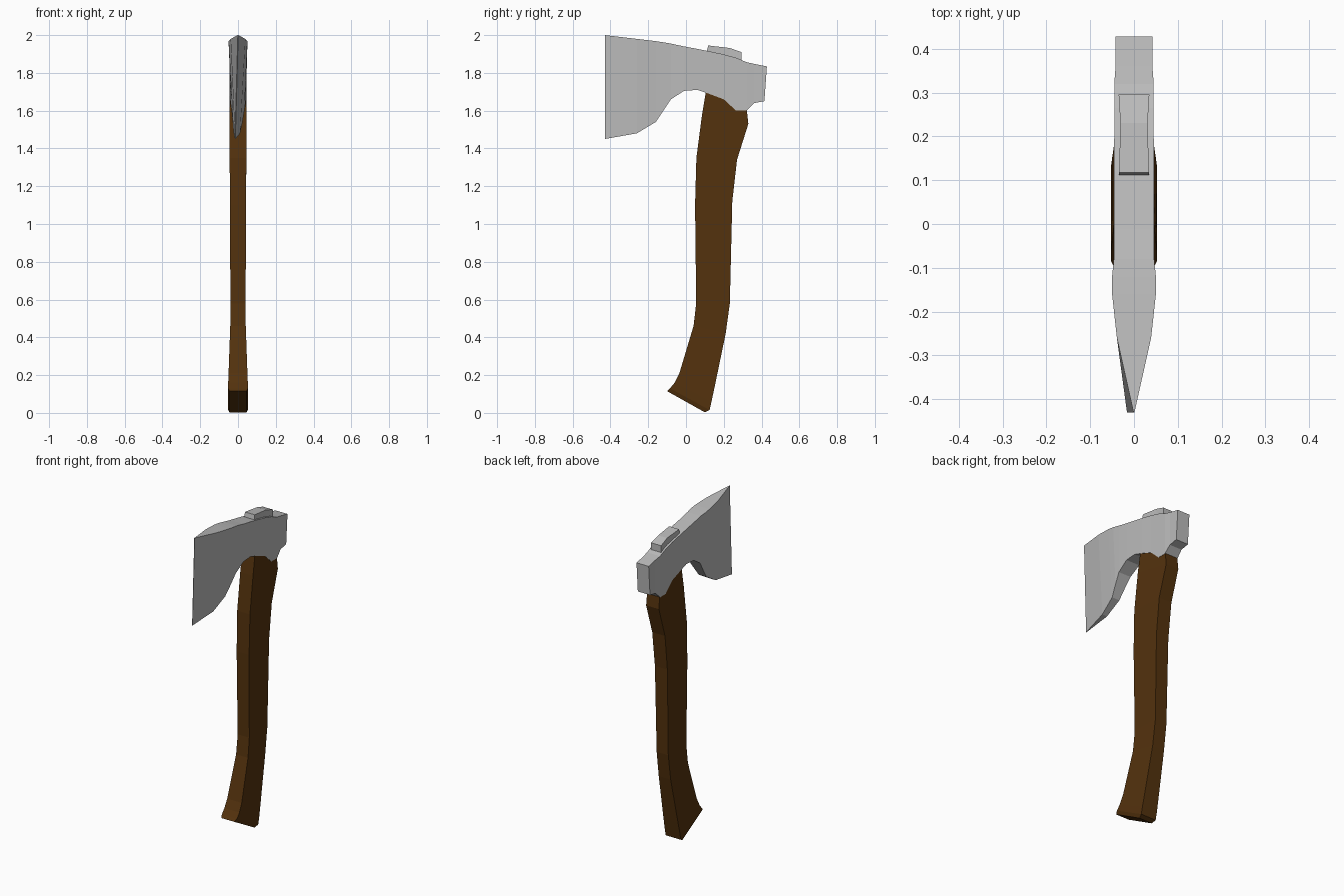
import bpy, bmesh


def material(name, rgb):
    m = bpy.data.materials.new(name)
    m.diffuse_color = (*rgb, 1)
    return m


steel = material("steel grey", (0.50, 0.50, 0.50))
wood = material("brown wood", (0.088, 0.032, 0.004))


def loft(name, rings, mat):
    """Join rings of four corners into a closed solid."""
    bm = bmesh.new()
    loops = [[bm.verts.new(p) for p in ring] for ring in rings]
    for a, b in zip(loops, loops[1:]):
        for i in range(4):
            j = (i + 1) % 4
            bm.faces.new((a[i], a[j], b[j], b[i]))
    bm.faces.new(loops[0])
    bm.faces.new(loops[-1])
    bmesh.ops.remove_doubles(bm, verts=bm.verts, dist=0.0005)
    bmesh.ops.recalc_face_normals(bm, faces=bm.faces)
    mesh = bpy.data.meshes.new(name)
    bm.to_mesh(mesh)
    bm.free()
    mesh.materials.append(mat)
    obj = bpy.data.objects.new(name, mesh)
    bpy.context.collection.objects.link(obj)
    return obj


# Axe head: y, top z, bottom z, top half width, bottom half width, bottom x shift
head = [
    (-0.43, 2.00, 1.45, 0.001, 0.001, -0.015),
    (-0.26, 1.98, 1.48, 0.039, 0.017, -0.006),
    (-0.16, 1.968, 1.54, 0.050, 0.026, -0.002),
    (-0.12, 1.962, 1.60, 0.050, 0.034, 0),
    (-0.08, 1.955, 1.66, 0.046, 0.042, 0),
    (-0.01, 1.94, 1.705, 0.046, 0.046, 0),
    (0.06, 1.927, 1.71, 0.046, 0.046, 0),
    (0.12, 1.915, 1.69, 0.046, 0.046, 0),
    (0.20, 1.898, 1.66, 0.045, 0.045, 0),
    (0.265, 1.88, 1.60, 0.045, 0.045, 0),
    (0.32, 1.857, 1.60, 0.045, 0.045, 0),
    (0.36, 1.848, 1.64, 0.042, 0.042, 0),
    (0.415, 1.836, 1.65, 0.042, 0.042, 0),
]
rings = [[(-wt, y, t), (wt, y, t), (s + wb, y, b), (s - wb, y, b)]
         for y, t, b, wt, wb, s in head]
# The poll face leans back slightly at the top
rings[-1][0] = (-0.042, 0.428, 1.834)
rings[-1][1] = (0.042, 0.428, 1.834)
loft("axe_head", rings, steel)

# Handle: front (y, z), back (y, z), half width
handle = [
    (-0.10, 0.115, 0.10, 0.003, 0.045),
    (-0.085, 0.13, 0.125, 0.015, 0.052),
    (-0.06, 0.16, 0.135, 0.06, 0.052),
    (-0.035, 0.21, 0.15, 0.13, 0.050),
    (0.04, 0.46, 0.21, 0.42, 0.041),
    (0.054, 0.58, 0.232, 0.58, 0.040),
    (0.048, 1.10, 0.245, 1.12, 0.043),
    (0.055, 1.35, 0.27, 1.34, 0.044),
    (0.085, 1.58, 0.33, 1.53, 0.044),
    (0.105, 1.70, 0.318, 1.64, 0.043),
    (0.11, 1.78, 0.30, 1.75, 0.040),
]
loft("handle", [[(-w, yf, zf), (w, yf, zf), (w, yb, zb), (-w, yb, zb)]
                for yf, zf, yb, zb, w in handle], wood)

# Raised plug on top of the head
plug = [(0.108, 1.90, 1.85, 0.034), (0.117, 1.945, 1.85, 0.034),
        (0.23, 1.932, 1.85, 0.031), (0.295, 1.91, 1.85, 0.035)]
loft("head_plug", [[(-w, y, t), (w, y, t), (w, y, b), (-w, y, b)]
                   for y, t, b, w in plug], steel)
